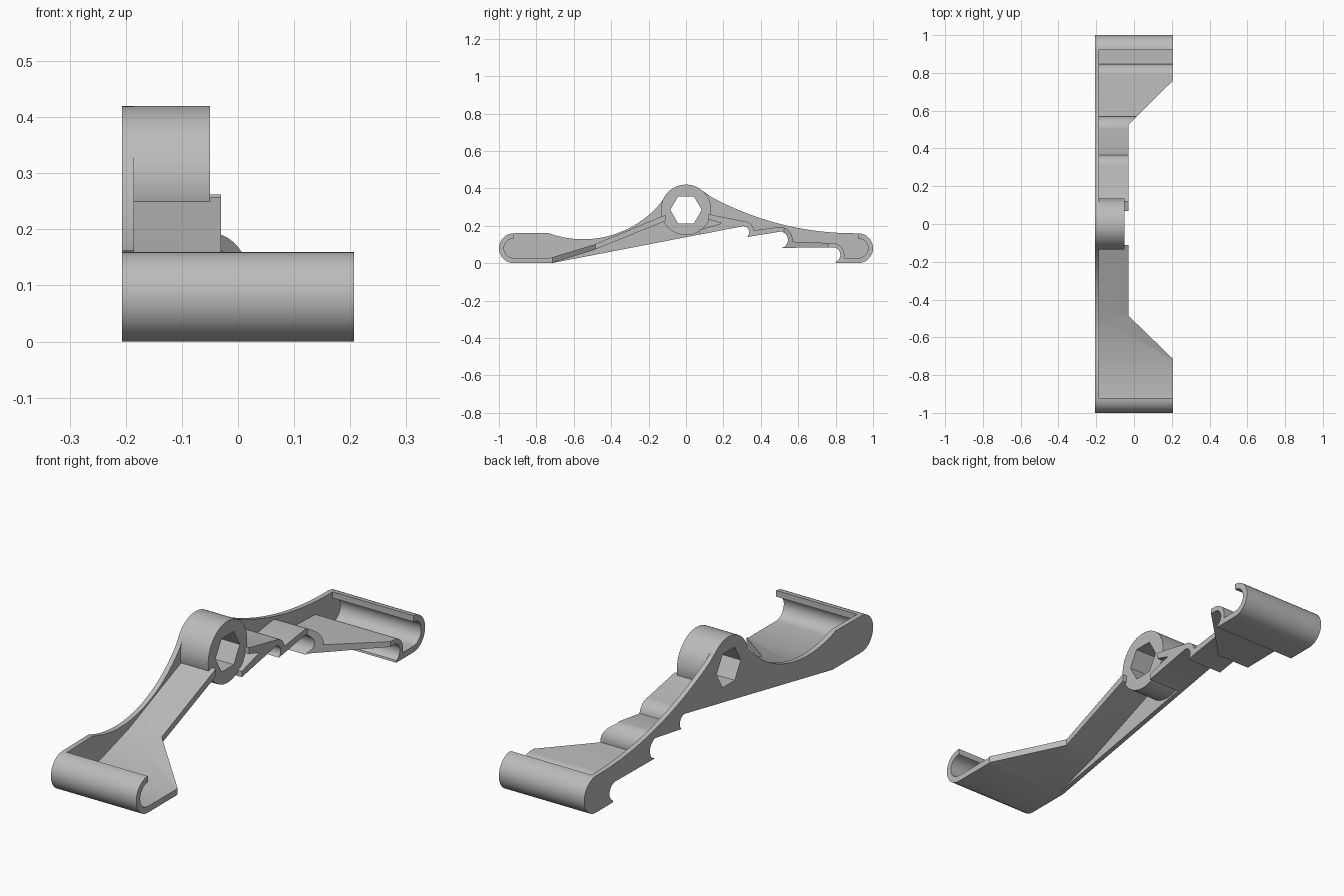
import bpy, bmesh
from math import sin, cos, radians

old = bpy.data.objects.get("Cube")
if old:
    bpy.data.objects.remove(old, do_unlink=True)

grey = bpy.data.materials.new("light grey")
grey.use_nodes = True
COLOUR = (0.5, 0.5, 0.5, 1)
grey.diffuse_color = COLOUR
grey.node_tree.nodes["Principled BSDF"].inputs["Base Color"].default_value = COLOUR

LEFT, PLATE, STRIP, FULL = -0.207, -0.185, -0.03, 0.207
HUB = (0, 0.285)


def arc(centre, r, start, end, n=16):
    """Points on an arc, angles in degrees."""
    steps = [radians(start + (end - start) * i / n) for i in range(n + 1)]
    return [(centre[0] + r * cos(a), centre[1] + r * sin(a)) for a in steps]


def prism(name, outline, lo, hi, axis="x"):
    """Extrude a (y, z) outline along x, or an (x, y) outline along z."""
    bm = bmesh.new()
    place = (lambda p, t: (t, *p)) if axis == "x" else (lambda p, t: (*p, t))
    face = bm.faces.new([bm.verts.new(place(p, lo)) for p in outline])
    new = bmesh.ops.extrude_face_region(bm, geom=[face])["geom"]
    shift = place((0, 0), hi - lo)
    bmesh.ops.translate(bm, vec=shift, verts=[v for v in new if isinstance(v, bmesh.types.BMVert)])
    bmesh.ops.recalc_face_normals(bm, faces=bm.faces)
    mesh = bpy.data.meshes.new(name)
    bm.to_mesh(mesh)
    bm.free()
    mesh.materials.append(grey)
    obj = bpy.data.objects.new(name, mesh)
    bpy.context.collection.objects.link(obj)
    return obj


def activate(obj):
    bpy.ops.object.select_all(action="DESELECT")
    obj.select_set(True)
    bpy.context.view_layer.objects.active = obj


def cut(obj, cutter, operation):
    activate(obj)
    mod = obj.modifiers.new("cut", "BOOLEAN")
    mod.object, mod.operation, mod.solver = cutter, operation, "EXACT"
    bpy.ops.object.modifier_apply(modifier=mod.name)


# Shared outlines: rounded ends, and the three hooks under the back arm
front_end, back_end, end_r, lip_r = (-0.92, 0.08), (0.92, 0.08), 0.08, 0.053
hook_a, hook_b, hook_c = (0.305, 0.165), (0.50, 0.125), (0.785, 0.045)
underside = (arc(hook_a, 0.033, 90, -50) + arc(hook_b, 0.045, 80, -75)
             + arc(hook_c, 0.04, 90, -65))

# Side plate with the full silhouette
silhouette = (arc(front_end, end_r, 270, 90)
              + arc((-0.55, 0.668), 0.54, -110.6, -39, 24)
              + arc(HUB, 0.135, 155, 40, 24)
              + arc((0.9, 1.764), 1.604, -119.8, -90, 24)
              + arc(back_end, end_r, 90, -90)
              + [(0.8, 0)] + underside[::-1] + [(-0.72, 0)])
side_plate = prism("side_plate", silhouette, LEFT, PLATE)

# Round hub
hub = prism("hub", arc(HUB, 0.135, 0, 360, 64)[:-1], PLATE, -0.05)

# Front arm: curled lip, floor and rising web
front_arm = prism("front_arm", arc(front_end, end_r, 90, 270)
                  + [(-0.72, 0), (-0.5, 0.068), (-0.11, 0.225),
                     (-0.11, 0.258), (-0.49, 0.1), (-0.73, 0.027)]
                  + arc(front_end, lip_r, 270, 90), PLATE, FULL)

# Back arm: stepped hooks ending in a curled lip
back_arm = prism("back_arm", [(0.12, 0.262)]
                 + arc(hook_a, 0.06, 90, 10) + arc(hook_b, 0.07, 85, -8)
                 + arc(hook_c, 0.062, 90, -17)
                 + arc(back_end, lip_r, -90, 90) + arc(back_end, end_r, 90, -90)
                 + [(0.8, 0)] + underside[::-1]
                 + [(0.07, 0.152), (0.07, 0.178), (0.19, 0.213), (0.12, 0.235)], PLATE, FULL)

# Trim the arms to a narrow web with diagonal shoulders
plan = prism("plan_cutter", [(-0.5, -1.2), (0.5, -1.2), (0.5, -1.0), (FULL, -0.715),
                             (STRIP, -0.485), (STRIP, 0.525), (FULL, 0.76),
                             (0.5, 1.0), (0.5, 1.2), (-0.5, 1.2)], -0.5, 1, "z")
for arm in (front_arm, back_arm):
    cut(arm, plan, "INTERSECT")

# Hexagonal socket through hub and plate
socket = prism("socket_cutter", arc(HUB, 0.084, 0, 360, 6)[:-1], -0.5, 0.5)
for part in (side_plate, hub):
    cut(part, socket, "DIFFERENCE")

for helper in (plan, socket):
    bpy.data.objects.remove(helper, do_unlink=True)

for part in (side_plate, hub, front_arm, back_arm):
    activate(part)
    bpy.ops.object.shade_smooth_by_angle(angle=radians(25))
